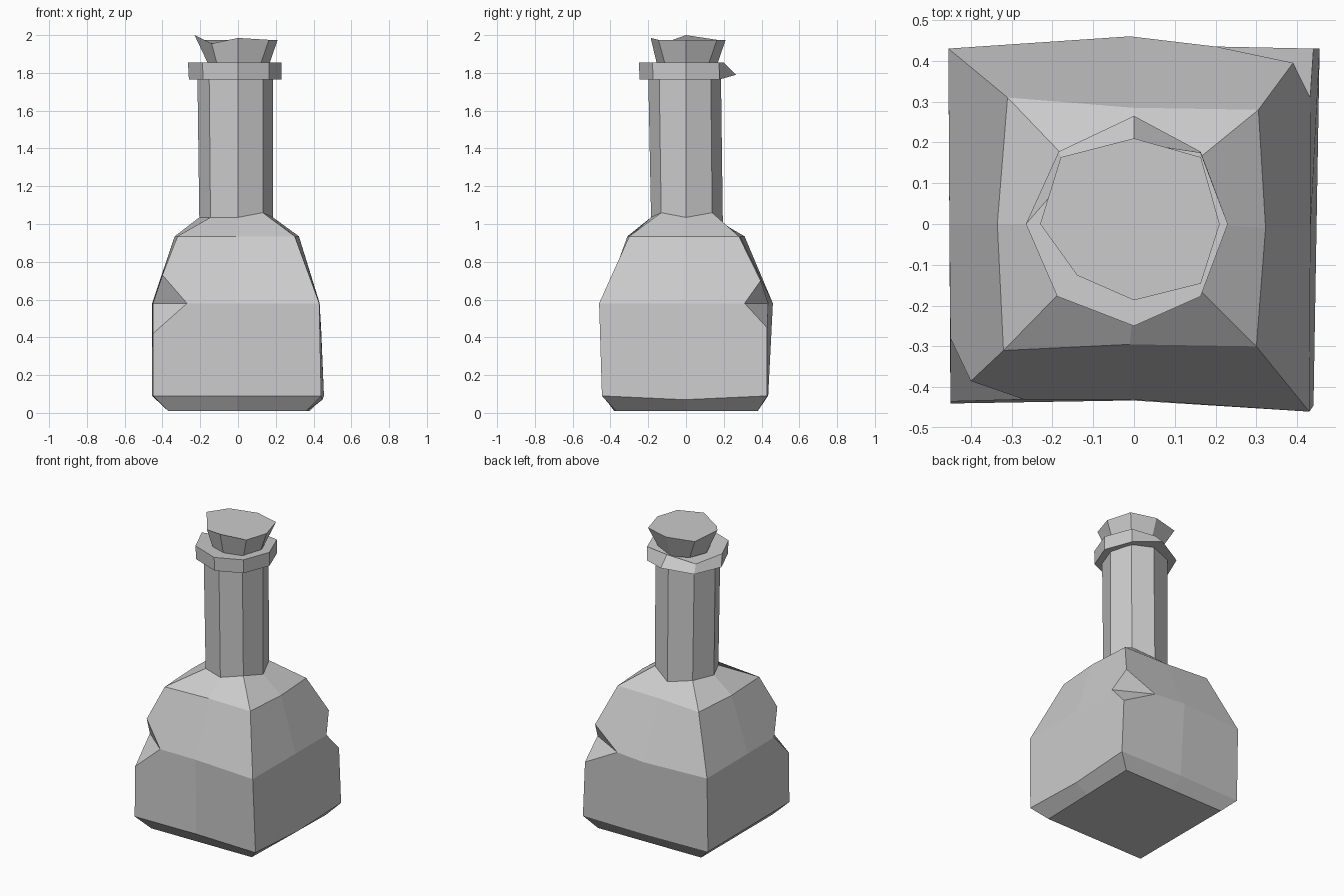
import bpy
import bmesh
from mathutils import Vector

# Compass order used by every eight-point ring
EAST, NORTH_EAST, NORTH, NORTH_WEST, WEST, SOUTH_WEST, SOUTH, SOUTH_EAST = range(8)

default_cube = bpy.data.objects.get("Cube")
if default_cube:
    bpy.data.objects.remove(default_cube, do_unlink=True)

# Single flat grey for the whole bottle
grey = bpy.data.materials.new("plain grey")
grey.use_nodes = True
grey_value = (0.6, 0.6, 0.6, 1.0)
grey.diffuse_color = grey_value
for node in grey.node_tree.nodes:
    if node.type == 'BSDF_PRINCIPLED':
        node.inputs["Base Color"].default_value = grey_value


def square_ring(z, north_east, north_west, south_west, south_east, bulge):
    """Four corners plus middles pushed outward by bulge (east, north, west, south)."""
    ne, nw, sw, se = (Vector((x, y, z)) for x, y in (north_east, north_west, south_west, south_east))
    east, north, west, south = bulge
    return [(ne + se) / 2 + Vector((east, 0, 0)), ne,
            (ne + nw) / 2 + Vector((0, north, 0)), nw,
            (nw + sw) / 2 - Vector((west, 0, 0)), sw,
            (sw + se) / 2 - Vector((0, south, 0)), se]


def round_ring(z, east, north, west, south, diagonal=0.71):
    """Uneven octagon given by its reach in the four main directions."""
    d = diagonal
    points = [(east, 0), (east * d, north * d), (0, north), (-west * d, north * d),
              (-west, 0), (-west * d, -south * d), (0, -south), (east * d, -south * d)]
    return [Vector((x, y, z)) for x, y in points]


def loft(bm, rings):
    """Skin the rings in order and cap both ends; returns vertex rings."""
    loops = [[bm.verts.new(p) for p in ring] for ring in rings]
    for low, high in zip(loops, loops[1:]):
        for i in range(len(low)):
            j = (i + 1) % len(low)
            bm.faces.new((low[i], low[j], high[j], high[i]))
    bm.faces.new(loops[0][::-1])
    bm.faces.new(loops[-1])
    return loops


def chip_corner(bm, corner, top, bottom, side, face):
    """Cut a concave notch into a corner, folded along the side-face line."""
    centre = corner.co.copy()
    before = set(bm.verts) - {corner}
    bmesh.ops.bevel(bm, geom=[corner], offset=0.1, segments=1, affect='VERTICES')
    fresh = [v for v in bm.verts if v not in before]
    upper = max(fresh, key=lambda v: v.co.z)
    lower = min(fresh, key=lambda v: v.co.z)
    rest = [v for v in fresh if v not in (upper, lower)]
    on_side = max(rest, key=lambda v: abs(v.co.x))
    on_face = min(rest, key=lambda v: abs(v.co.x))
    for v, target in ((upper, top), (lower, bottom), (on_side, side), (on_face, face)):
        v.co = target
    bmesh.ops.connect_verts(bm, verts=[on_side, on_face])


def finish(name, bm):
    bmesh.ops.recalc_face_normals(bm, faces=bm.faces[:])
    mesh = bpy.data.meshes.new(name)
    bm.to_mesh(mesh)
    bm.free()
    mesh.materials.append(grey)
    obj = bpy.data.objects.new(name, mesh)
    bpy.context.scene.collection.objects.link(obj)


# Bottle body: chamfered square base, shoulder and octagonal neck
body = bmesh.new()
base = square_ring(0.01, (0.38, 0.38), (-0.37, 0.37), (-0.37, -0.38), (0.36, -0.37), (0, 0, 0, 0))
foot = square_ring(0.09, (0.455, 0.43), (-0.455, 0.42), (-0.45, -0.44), (0.44, -0.445), (0, 0.01, 0, -0.01))
waist = square_ring(0.58, (0.435, 0.43), (-0.455, 0.43), (-0.45, -0.43), (0.43, -0.46), (0, 0.03, 0, -0.015))
shoulder = square_ring(0.935, (0.305, 0.28), (-0.31, 0.31), (-0.32, -0.31), (0.30, -0.30), (0.02, -0.01, 0.02, -0.01))
neck_base = round_ring(1.035, 0.185, 0.195, 0.205, 0.185)
neck_top = round_ring(1.79, 0.185, 0.185, 0.215, 0.2)
foot[EAST].z = 0.07
neck_base[SOUTH_EAST].z = neck_base[NORTH_EAST].z = 1.06
neck_base[NORTH].z = 1.01
loops = loft(body, [base, foot, waist, shoulder, neck_base, neck_top])
waist_corners = loops[2][SOUTH_WEST], loops[2][NORTH_EAST]
chip_corner(body, waist_corners[0], (-0.4, -0.385, 0.73), (-0.45, -0.435, 0.42),
            (-0.45, -0.28, 0.58), (-0.27, -0.43, 0.58))
chip_corner(body, waist_corners[1], (0.39, 0.395, 0.7), (0.44, 0.43, 0.45),
            (0.432, 0.31, 0.58), (0.2, 0.435, 0.58))
finish("bottle_body", body)

# Lip around the neck, dented at the back
lip = bmesh.new()
lip_bottom = round_ring(1.765, 0.23, 0.25, 0.26, 0.245)
lip_top = round_ring(1.855, 0.23, 0.2, 0.265, 0.25)
lip_bottom[NORTH].z = 1.79
lip_bottom[NORTH].y = 0.265
lip_top[NORTH_EAST].y = 0.175
lip_top[NORTH_WEST] += Vector((0.03, -0.02, -0.05))
loft(lip, [lip_bottom, lip_top])
finish("neck_lip", lip)

# Flared stopper with a ragged top
stopper = bmesh.new()
stopper_bottom = round_ring(1.83, 0.16, 0.16, 0.15, 0.15)
stopper_top = round_ring(1.975, 0.21, 0.21, 0.23, 0.187, 0.78)
stopper_top[WEST].z = 2.0
stopper_top[SOUTH].z = 1.985
stopper_top[SOUTH_WEST] += Vector((0.04, 0.02, -0.02))
loft(stopper, [stopper_bottom, stopper_top])
finish("stopper", stopper)
